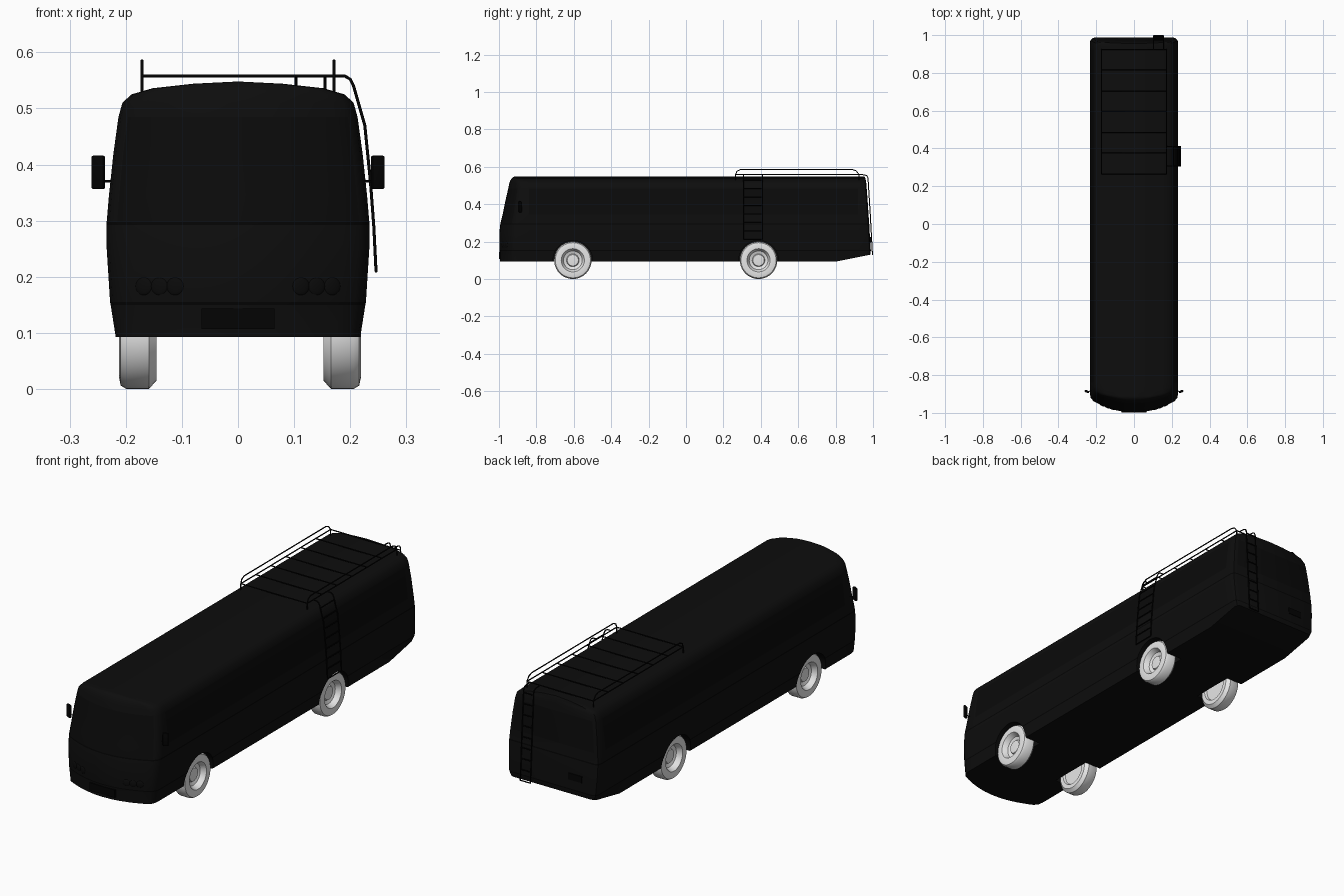
import bpy, bmesh, math
from mathutils import Vector, Matrix

cube = bpy.data.objects.get("Cube")
if cube:
    bpy.data.objects.remove(cube)


def material(name, value):
    m = bpy.data.materials.new(name)
    m.use_nodes = True
    colour = (value, value, value, 1)
    m.diffuse_color = colour
    m.node_tree.nodes["Principled BSDF"].inputs["Base Color"].default_value = colour
    return m


PAINT = material("black paint", 0.004)
GLASS = material("dark glass", 0.003)
TRIM = material("black trim", 0.001)
GREY = material("light grey wheel", 0.8)


def add_mesh(name, bm, mats, angle=35):
    bmesh.ops.recalc_face_normals(bm, faces=bm.faces)
    me = bpy.data.meshes.new(name)
    bm.to_mesh(me)
    bm.free()
    for m in mats:
        me.materials.append(m)
    ob = bpy.data.objects.new(name, me)
    bpy.context.collection.objects.link(ob)
    smooth(ob, angle)
    return ob


def smooth(ob, angle=35):
    bpy.ops.object.select_all(action='DESELECT')
    ob.select_set(True)
    bpy.context.view_layer.objects.active = ob
    bpy.ops.object.shade_smooth_by_angle(angle=math.radians(angle))


def box(name, size, centre, mat, bevel=0.003, turn=0):
    bm = bmesh.new()
    bmesh.ops.create_cube(bm, size=1)
    bmesh.ops.scale(bm, vec=size, verts=bm.verts)
    if bevel:
        bmesh.ops.bevel(bm, geom=bm.edges[:], offset=bevel, segments=2, affect='EDGES', profile=0.5)
    bmesh.ops.transform(bm, matrix=Matrix.Translation(centre) @ Matrix.Rotation(turn, 4, 'Z'), verts=bm.verts)
    return add_mesh(name, bm, [mat])


def tubes(name, paths, radius=0.0027):
    cu = bpy.data.curves.new(name, 'CURVE')
    cu.dimensions = '3D'
    cu.bevel_depth = radius
    cu.bevel_resolution = 2
    cu.use_fill_caps = True
    for path in paths:
        sp = cu.splines.new('POLY')
        sp.points.add(len(path) - 1)
        for p, co in zip(sp.points, path):
            p.co = (*co, 1)
        sp.use_smooth = True
    cu.materials.append(TRIM)
    ob = bpy.data.objects.new(name, cu)
    bpy.context.collection.objects.link(ob)
    return ob


# Body levels: height, half width, front y, rear y
LEVELS = [(0.093, 0, -0.995, 0.985), (0.093, 0.218, -0.995, 0.985), (0.15, 0.227, -0.997, 0.988),
          (0.155, 0.228, -0.998, 0.988), (0.25, 0.234, -0.998, 0.982), (0.292, 0.234, -0.993, 0.980),
          (0.298, 0.234, -0.992, 0.979), (0.345, 0.230, -0.980, 0.976), (0.42, 0.222, -0.965, 0.971),
          (0.485, 0.213, -0.950, 0.966), (0.51, 0.206, -0.945, 0.964), (0.525, 0.190, -0.940, 0.962),
          (0.536, 0.152, -0.934, 0.960), (0.544, 0.080, -0.926, 0.957), (0.548, 0, -0.918, 0.955)]


def front_y(x, f):
    return f + 1.3 * x * x


def outline(w, f, r):
    pts = [(w * t, front_y(w * t, f)) for t in (0, 0.2, 0.4, 0.6, 0.8, 0.92)]
    corner = front_y(w, f)
    pts += [(w * 0.98, corner + 0.007), (w, corner + 0.03)]
    pts += [(w, y) for y in (-0.84, 0.8, 0.92)]
    pts += [(w, r - 0.02), (w * 0.975, r - 0.006), (w * 0.91, r), (0, r)]
    return pts


bm = bmesh.new()
rings = []
for z, w, f, r in LEVELS:
    rings.append([bm.verts.new((x, y, max(z, 0.093 + (y - 0.8) * 0.2) if z < 0.14 else z))
                  for x, y in outline(w, f, r)])
for k in range(len(rings) - 1):
    low, high = LEVELS[k][0], LEVELS[k + 1][0]
    for i in range(len(rings[0]) - 1):
        face = bm.faces.new((rings[k][i], rings[k][i + 1], rings[k + 1][i + 1], rings[k + 1][i]))
        if 0 < high - low < 0.0065 and high < 0.4:
            face.material_index = 2          # trim lines
        elif 0.29 < low and high < 0.49 and (i < 5 or (low > 0.34 and i in (8, 9, 13))):
            face.material_index = 1          # windows
bmesh.ops.remove_doubles(bm, verts=bm.verts, dist=1e-5)
bmesh.ops.mirror(bm, geom=bm.verts[:] + bm.edges[:] + bm.faces[:], axis='X', merge_dist=1e-5)
bmesh.ops.remove_doubles(bm, verts=bm.verts, dist=1e-5)
body = add_mesh("body", bm, [PAINT, GLASS, TRIM])

# Wheel arches cut out of the body
AXLES = (-0.605, 0.388)
bm = bmesh.new()
for y in AXLES:
    for s in (1, -1):
        place = Matrix.Translation((s * 0.22, y, 0.1)) @ Matrix.Rotation(math.pi / 2, 4, 'Y')
        bmesh.ops.create_cone(bm, cap_ends=True, segments=40, radius1=0.106, radius2=0.106,
                              depth=0.17, matrix=place)
cutter = add_mesh("arch_cutter", bm, [PAINT])
cutter.hide_render = True
cut = body.modifiers.new("arches", 'BOOLEAN')
cut.operation = 'DIFFERENCE'
cut.solver = 'EXACT'
cut.object = cutter
bpy.context.view_layer.objects.active = body
bpy.ops.object.modifier_apply(modifier=cut.name)
bpy.data.objects.remove(cutter)
smooth(body)

# Wheels: lathe profile of (radius, distance outward)
PROFILE = [(0, 0.01), (0.06, 0.01), (0.065, 0), (0.085, 0), (0.1, 0.014), (0.1, 0.054), (0.094, 0.064),
           (0.08, 0.067), (0.062, 0.066), (0.058, 0.06), (0.05, 0.042), (0.034, 0.036),
           (0.03, 0.044), (0, 0.046)]
for label, y in zip(("front", "rear"), AXLES):
    for side, s in (("left", 1), ("right", -1)):
        bm = bmesh.new()
        vs = [bm.verts.new((d, 0, rad)) for rad, d in PROFILE]
        es = [bm.edges.new(pair) for pair in zip(vs, vs[1:])]
        bmesh.ops.spin(bm, geom=vs + es, cent=(0, 0, 0), axis=(1, 0, 0), angle=2 * math.pi, steps=40)
        bmesh.ops.remove_doubles(bm, verts=bm.verts, dist=1e-5)
        for v in bm.verts:
            v.co = Vector((s * (v.co.x + 0.1485) + 0.0035, v.co.y + y, v.co.z + 0.1))
        add_mesh(f"{label}_{side}_wheel", bm, [GREY], 40)

# Mirrors and their arms
for side, s in (("left", 1), ("right", -1)):
    box(f"{side}_mirror", (0.025, 0.012, 0.06), (s * 0.249, -0.887, 0.386), TRIM, 0.004, s * 0.4)
    tubes(f"{side}_mirror_arm", [[(s * 0.215, -0.88, 0.37), (s * 0.245, -0.887, 0.37)]], 0.002)

# Headlights: flat ovals following the nose
for side, s in (("left", 1), ("right", -1)):
    bm = bmesh.new()
    for x, rad in ((0.112, 0.016), (0.14, 0.016), (0.168, 0.016)):
        place = (Matrix.Translation((s * x, front_y(x, -0.9965), 0.183))
                 @ Matrix.Rotation(s * math.atan(2.6 * x), 4, 'Z') @ Matrix.Diagonal((1, 0.25, 1, 1)))
        bmesh.ops.create_uvsphere(bm, u_segments=20, v_segments=10, radius=rad, matrix=place)
    add_mesh(f"{side}_headlights", bm, [GLASS])

# Blank number plates
box("front_plate", (0.13, 0.008, 0.036), (0, -0.995, 0.125), TRIM, 0)
box("rear_plate", (0.07, 0.006, 0.03), (-0.12, 0.985, 0.21), TRIM, 0)

# Roof rack
RX, RZ, TOP = 0.171, 0.558, 0.585
rack = []
for s in (1, -1):
    x = s * RX
    rack.append([(x, 0.265, 0.53), (x, 0.265, 0.558), (x, 0.272, 0.576), (x, 0.29, TOP), (x, 0.89, TOP),
                 (x, 0.91, 0.578), (x, 0.925, 0.558), (x, 0.925, 0.53)])
    rack.append([(x, 0.265, RZ), (x, 0.925, RZ)])
rack += [[(-RX, 0.265 + 0.11 * i, RZ), (RX, 0.265 + 0.11 * i, RZ)] for i in range(7)]
tubes("roof_rack", rack)


# Ladders: two rails along a path, joined by rungs
def ladder(name, path, place, a, b, rungs):
    paths = [[place(p, q) for p in path] for q in (a, b)]
    for i in range(rungs):
        z = path[-1][1] + (0.53 - path[-1][1]) * i / (rungs - 1)
        for (d0, z0), (d1, z1) in zip(path, path[1:]):
            if z1 <= z < z0:
                d = d0 + (d1 - d0) * (z - z0) / (z1 - z0)
                paths.append([place((d, z), a), place((d, z), b)])
    return tubes(name, paths)


ladder("side_ladder", [(RX, RZ), (0.19, 0.558), (0.2, 0.552), (0.206, 0.54), (0.226, 0.47),
                       (0.236, 0.37), (0.242, 0.29), (0.246, 0.21)],
       lambda p, q: (p[0], q, p[1]), 0.307, 0.41, 8)
ladder("rear_ladder", [(0.925, RZ), (0.955, 0.557), (0.967, 0.552), (0.973, 0.54), (0.985, 0.35),
                       (0.996, 0.145), (0.997, 0.13)],
       lambda p, q: (q, p[0], p[1]), 0.103, 0.155, 9)
